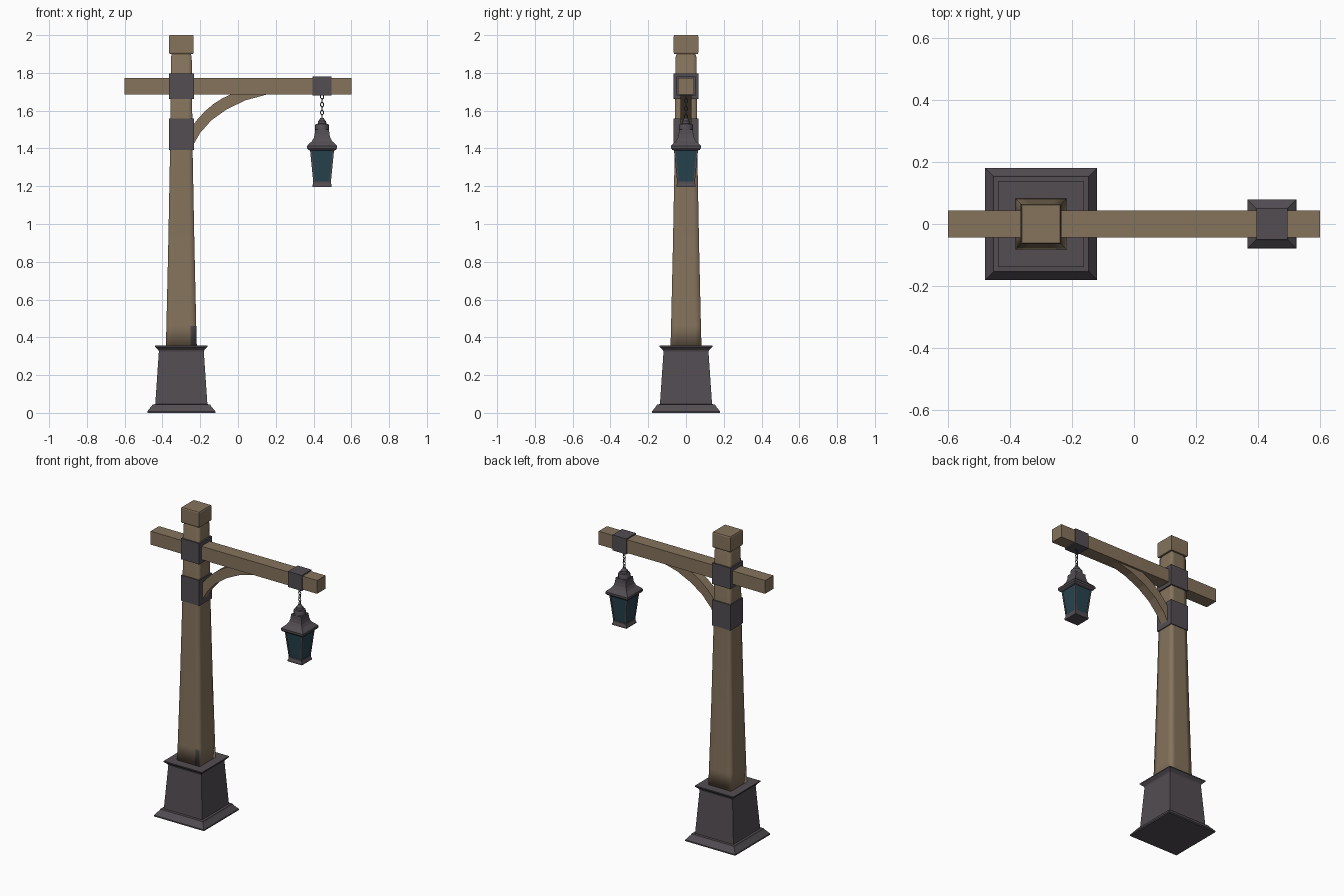
import bpy, bmesh, math
from mathutils import Vector

if "Cube" in bpy.data.objects:
    bpy.data.objects.remove(bpy.data.objects["Cube"])

def material(name, col):
    m = bpy.data.materials.new(name)
    m.diffuse_color = (*col, 1)
    m.use_nodes = True
    m.node_tree.nodes["Principled BSDF"].inputs["Base Color"].default_value = m.diffuse_color
    return m

WOOD = material("brown wood", (0.235, 0.172, 0.108))
IRON = material("dark iron", (0.085, 0.074, 0.084))
GLASS = material("teal glass", (0.021, 0.058, 0.080))
PX, LX = -0.30, 0.445          # post and lantern centres

def finish(name, bm, *mats):
    bmesh.ops.recalc_face_normals(bm, faces=bm.faces[:])
    me = bpy.data.meshes.new(name)
    bm.to_mesh(me)
    bm.free()
    for m in mats:
        me.materials.append(m)
    ob = bpy.data.objects.new(name, me)
    bpy.context.collection.objects.link(ob)
    return ob

def loft(name, cx, section, levels, *mats, smooth=None):
    """Stack scaled copies of a flat section at (z, size) levels, capped."""
    bm = bmesh.new()
    rings = [[bm.verts.new((cx + x * s, y * s, z)) for x, y in section] for z, s in levels]
    n = len(section)
    for a, b in zip(rings, rings[1:]):
        for i in range(n):
            bm.faces.new((a[i], a[(i + 1) % n], b[(i + 1) % n], b[i]))
    bm.faces.new(rings[0])
    bm.faces.new(rings[-1])
    ob = finish(name, bm, *mats)
    if smooth:
        ob.data.shade_smooth()
        bpy.context.view_layer.objects.active = ob
        ob.select_set(True)
        bpy.ops.object.shade_smooth_by_angle(angle=math.radians(smooth))
        ob.select_set(False)
    return ob

def box(name, lo, hi, mat):
    bm = bmesh.new()
    bmesh.ops.create_cube(bm, size=1)
    for v in bm.verts:
        v.co = Vector([l + (c + 0.5) * (h - l) for c, l, h in zip(v.co, lo, hi)])
    return finish(name, bm, mat)

SQUARE = [(-1, -1), (1, -1), (1, 1), (-1, 1)]
ROUND = [(math.cos(i * math.pi / 6), math.sin(i * math.pi / 6)) for i in range(12)]
# square with two extra points along each side
SIDED = []
for (x0, y0), (x1, y1) in zip(SQUARE, SQUARE[1:] + SQUARE[:1]):
    SIDED += [(x0 + (x1 - x0) * t, y0 + (y1 - y0) * t) for t in (0, 0.2, 0.8)]

# iron pedestal
loft("pedestal", PX, SQUARE, [(0, .18), (.008, .18), (.038, .156), (.045, .153), (.046, .138),
     (.325, .119), (.333, .122), (.35, .139), (.356, .139)], IRON)

# tapered wooden post with a small iron patch at the bottom of the front face
post = loft("post", PX, SIDED, [(.35, .082), (.46, .079), (.9, .069), (1.4, .0595), (1.885, .055),
            (1.895, .051), (1.905, .051)], WOOD, IRON, smooth=100)
for f in post.data.polygons:
    c = f.center
    if c.z < .45 and c.z > .36 and f.normal.y < -.9 and c.x > PX + .05:
        f.material_index = 1
loft("post_cap", PX, SQUARE, [(1.9, .062), (1.908, .065), (1.993, .065), (2.0, .062)], WOOD)

# iron bands round the post
box("upper_post_band", (PX - .066, -.065, 1.662), (PX + .066, .065, 1.798), IRON)
box("lower_post_band", (PX - .066, -.065, 1.392), (PX + .066, .065, 1.558), IRON)

# cross beam and its hanger band
box("cross_beam", (-.6, -.043, 1.686), (.6, .043, 1.773), WOOD)
box("beam_band", (LX - .05, -.05, 1.679), (LX + .05, .05, 1.780), IRON)

# curved brace: strip between a lower and an upper curve
lower = [(-.245, 1.405), (-.20, 1.483), (-.14, 1.55), (-.06, 1.607), (.04, 1.655), (.17, 1.69)]
upper = [(-.245, 1.515), (-.215, 1.553), (-.175, 1.597), (-.13, 1.635), (-.085, 1.664), (-.03, 1.69)]
bm = bmesh.new()
rows = [[bm.verts.new((x, y, z)) for x, z, y in
         ((*l, -.03), (*u, -.03), (*u, .03), (*l, .03))] for l, u in zip(lower, upper)]
for a, b in zip(rows, rows[1:]):
    for i in range(4):
        bm.faces.new((a[i], a[(i + 1) % 4], b[(i + 1) % 4], b[i]))
bm.faces.new(rows[0])
bm.faces.new(rows[-1])
finish("curved_brace", bm, WOOD)

# chain of alternating stretched links
for k in range(6):
    bm = bmesh.new()
    rings = []
    for i in range(10):
        a = i * math.tau / 10
        ring = []
        for j in range(5):
            b = j * math.tau / 5
            r = math.cos(b) * .003
            p = [math.cos(a) * (.008 + r), math.sin(b) * .003, math.sin(a) * (.012 + r)]
            if k % 2:
                p[0], p[1] = p[1], p[0]
            ring.append(bm.verts.new((LX + p[0], p[1], 1.674 - k * .021 + p[2])))
        rings.append(ring)
    for i in range(10):
        a, b = rings[i], rings[(i + 1) % 10]
        for j in range(5):
            bm.faces.new((a[j], a[(j + 1) % 5], b[(j + 1) % 5], b[j]))
    finish("chain_link", bm, IRON)

# lantern, top to bottom
loft("lantern_finial", LX, ROUND, [(1.498, .037), (1.522, .037), (1.529, .033), (1.531, .023),
     (1.545, .021), (1.553, .013), (1.562, .009)], IRON, smooth=35)
loft("lantern_roof", LX, SQUARE, [(1.388, .060), (1.392, .072), (1.400, .079), (1.413, .079), (1.420, .074),
     (1.438, .054), (1.455, .044), (1.475, .039), (1.5, .037)], IRON)
loft("lantern_glass", LX, SQUARE, [(1.215, .043), (1.395, .061)], GLASS)
loft("lantern_foot", LX, SQUARE, [(1.195, .051), (1.205, .051), (1.215, .047), (1.226, .047)], IRON)

# slanted corner bars of the lantern
for sx, sy in SQUARE:
    bm = bmesh.new()
    ends = []
    for z, h in ((1.215, .046), (1.395, .064)):
        ends.append([bm.verts.new((LX + sx * (h - dx), sy * (h - dy), z))
                     for dx, dy in ((0, 0), (.009, 0), (.009, .009), (0, .009))])
    a, b = ends
    for i in range(4):
        bm.faces.new((a[i], a[(i + 1) % 4], b[(i + 1) % 4], b[i]))
    bm.faces.new(a)
    bm.faces.new(b)
    finish("lantern_corner_bar", bm, IRON)
